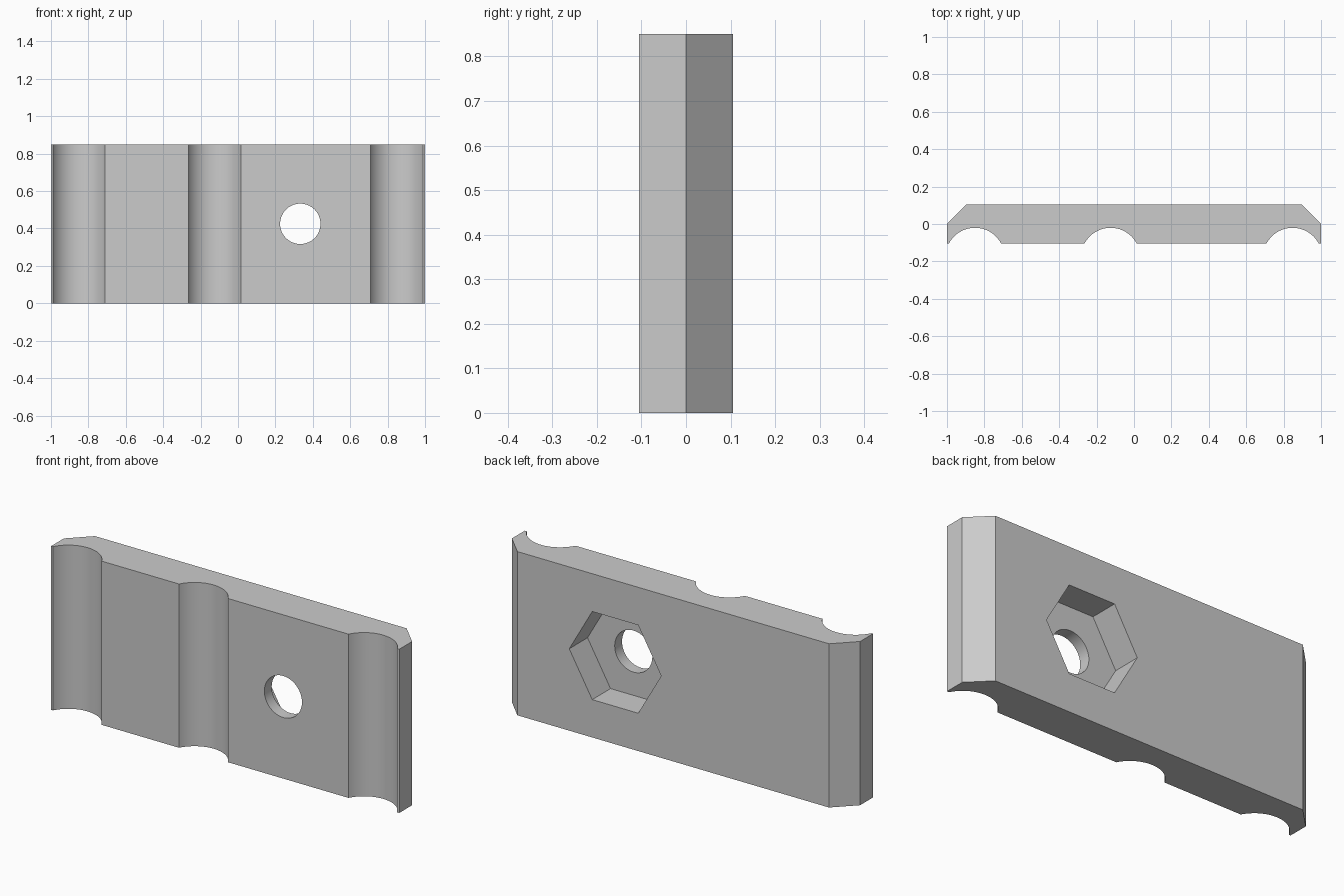
import bpy
import bmesh
from math import radians, sin, cos, asin
from mathutils import Matrix, Vector

cube = bpy.data.objects.get("Cube")
if cube:
    bpy.data.objects.remove(cube, do_unlink=True)

HEIGHT = 0.85
HALF_T = 0.105          # half of the plate thickness
GROOVE_R = 0.158
GROOVE_HALF = 0.14
GROOVES = (-0.85, -0.125, 0.848)
BOLT = Vector((0.333, 0, HEIGHT / 2))

grey = bpy.data.materials.new("plain grey")
grey.use_nodes = True
colour = (0.6, 0.6, 0.6, 1)
grey.diffuse_color = colour
grey.node_tree.nodes["Principled BSDF"].inputs["Base Color"].default_value = colour


def add_object(name, bm):
    bmesh.ops.recalc_face_normals(bm, faces=bm.faces)
    mesh = bpy.data.meshes.new(name)
    bm.to_mesh(mesh)
    bm.free()
    mesh.materials.append(grey)
    obj = bpy.data.objects.new(name, mesh)
    bpy.context.collection.objects.link(obj)
    return obj


def groove_arc(cx, steps=32):
    """Shallow circular groove in the front edge, from left to right."""
    half = asin(GROOVE_HALF / GROOVE_R)
    cy = -HALF_T - GROOVE_R * cos(half)
    angles = [half * (2 * i / steps - 1) for i in range(steps + 1)]
    return [(cx + GROOVE_R * sin(a), cy + GROOVE_R * cos(a)) for a in angles]


def prism_cutter(name, sides, radius, y0, y1):
    """Prism along y, centred on the bolt axis, with corners on the x axis."""
    bm = bmesh.new()
    turn = (Matrix.Translation(BOLT + Vector((0, (y0 + y1) / 2, 0)))
            @ Matrix.Rotation(radians(90), 4, 'X')
            @ Matrix.Rotation(radians(90), 4, 'Z'))
    bmesh.ops.create_cone(bm, cap_ends=True, segments=sides, radius1=radius,
                          radius2=radius, depth=y1 - y0, matrix=turn)
    # Put a corner exactly on the x axis
    first = max(bm.verts, key=lambda v: v.co.x)
    if abs(first.co.z - BOLT.z) > 0.001:
        bmesh.ops.rotate(bm, verts=bm.verts, cent=BOLT,
                         matrix=Matrix.Rotation(radians(180 / sides), 3, 'Y'))
    obj = add_object(name, bm)
    obj.hide_render = True
    return obj


# Clamp plate: grooved front, chamfered back corners
outline = [(-1, -HALF_T)]
for cx in GROOVES:
    outline += groove_arc(cx)
outline += [(1, -HALF_T), (1, 0), (0.895, HALF_T), (-0.895, HALF_T), (-1, 0)]

bm = bmesh.new()
base = bm.faces.new([bm.verts.new((x, y, 0)) for x, y in outline])
grown = bmesh.ops.extrude_face_region(bm, geom=[base], use_keep_orig=True)
top = [v for v in grown["geom"] if isinstance(v, bmesh.types.BMVert)]
bmesh.ops.translate(bm, verts=top, vec=(0, 0, HEIGHT))
plate = add_object("clamp_plate", bm)

# Hexagonal nut pocket in the back and round bolt hole right through
cutters = [prism_cutter("nut_pocket_cutter", 6, 0.264, -0.045, 0.3),
           prism_cutter("bolt_hole_cutter", 64, 0.108, -0.3, 0.3)]
bpy.context.view_layer.objects.active = plate
for cutter in cutters:
    mod = plate.modifiers.new(cutter.name, 'BOOLEAN')
    mod.operation = 'DIFFERENCE'
    mod.solver = 'EXACT'
    mod.object = cutter
    bpy.ops.object.modifier_apply(modifier=mod.name)
    bpy.data.objects.remove(cutter, do_unlink=True)

# Smooth the curved walls, keep the edges crisp
bpy.ops.object.select_all(action='DESELECT')
plate.select_set(True)
bpy.ops.object.shade_smooth_by_angle(angle=radians(30))
